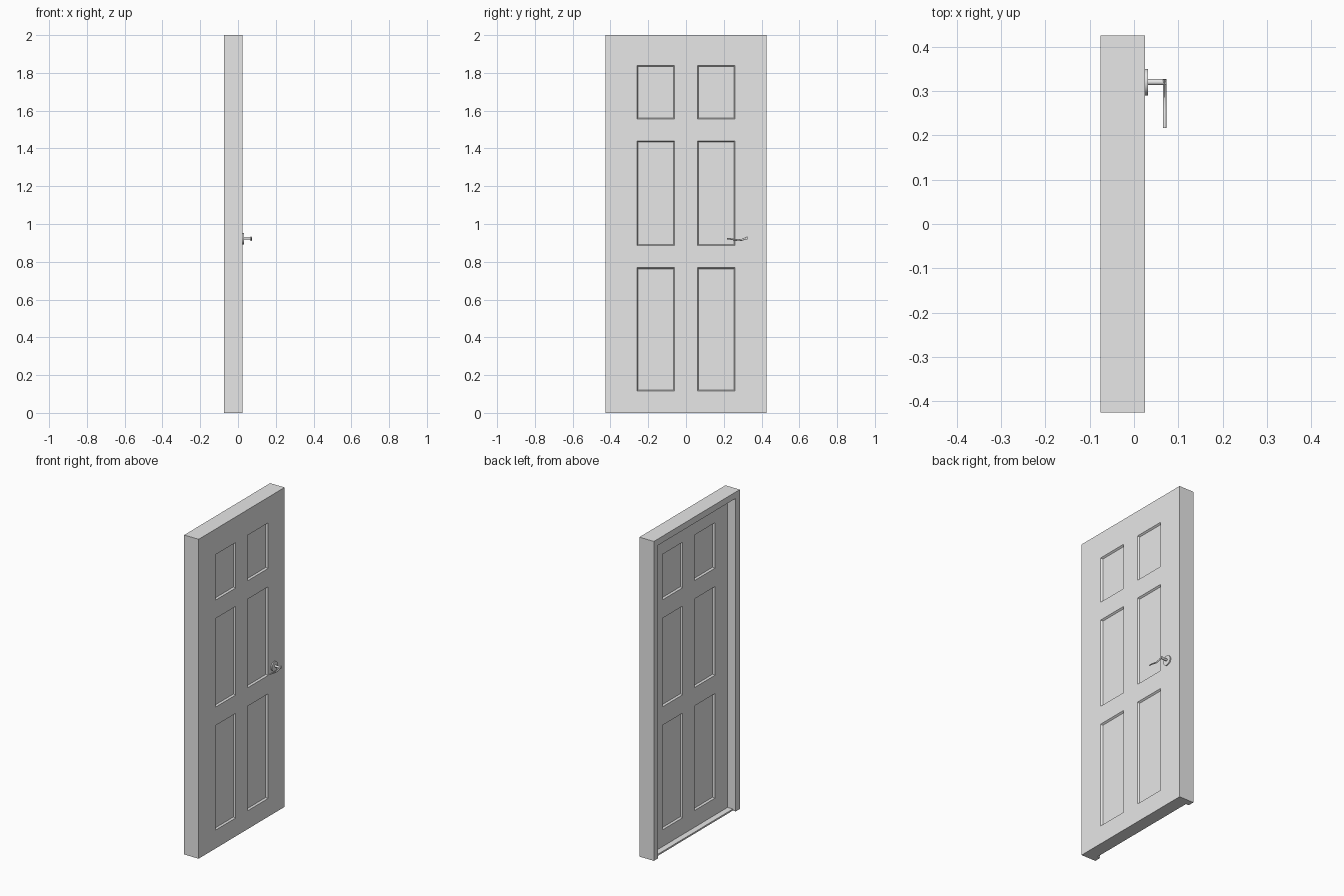
import bpy, bmesh, math
from mathutils import Matrix

if "Cube" in bpy.data.objects:
    bpy.data.objects.remove(bpy.data.objects["Cube"])

grey = bpy.data.materials.new("light_grey")
grey.diffuse_color = (0.8, 0.8, 0.8, 1)
grey.use_nodes = True
grey.node_tree.nodes["Principled BSDF"].inputs["Base Color"].default_value = grey.diffuse_color

FRONT, LEAF_BACK, BACK = 0.025, -0.018, -0.075


def finish(name, bm, smooth=False):
    bmesh.ops.recalc_face_normals(bm, faces=bm.faces)
    me = bpy.data.meshes.new(name)
    bm.to_mesh(me)
    bm.free()
    ob = bpy.data.objects.new(name, me)
    bpy.context.collection.objects.link(ob)
    me.materials.append(grey)
    if smooth:
        bpy.context.view_layer.objects.active = ob
        ob.select_set(True)
        bpy.ops.object.shade_smooth_by_angle(angle=math.radians(35))
        ob.select_set(False)
    return ob


def cylinder_x(name, x0, x1, y, z, r, n=32, r2=None):
    bm = bmesh.new()
    bmesh.ops.create_cone(bm, cap_ends=True, segments=n, radius1=r, radius2=r2 or r, depth=x1 - x0)
    bmesh.ops.transform(bm, verts=bm.verts, matrix=Matrix.Translation(((x0 + x1) / 2, y, z))
                        @ Matrix.Rotation(math.pi / 2, 4, 'Y'))
    return finish(name, bm, True)


# Door leaf with six sunk panels per side, plus jambs and lintel standing out at the back
ys = [-.425, -.385, -.26, -.06, .06, .26, .385, .425]
zs = [0, .115, .77, .885, 1.44, 1.555, 1.84, 1.96, 2]
ny, nz = len(ys), len(zs)
bm = bmesh.new()
grids = [[[bm.verts.new((x, y, z)) for z in zs] for y in ys] for x in (FRONT, LEAF_BACK)]
panels, rim = [], []
for side, g in enumerate(grids):
    for i in range(ny - 1):
        for j in range(nz - 1):
            f = bm.faces.new((g[i][j], g[i + 1][j], g[i + 1][j + 1], g[i][j + 1]))
            if i in (2, 4) and j in (1, 3, 5):
                panels.append(f)
            if side == 1 and (i in (0, ny - 2) or j == nz - 2):
                rim.append(f)
a, b = grids
for j in (0, nz - 1):
    for i in range(ny - 1):
        bm.faces.new((a[i][j], a[i + 1][j], b[i + 1][j], b[i][j]))
for i in (0, ny - 1):
    for j in range(nz - 1):
        bm.faces.new((a[i][j], a[i][j + 1], b[i][j + 1], b[i][j]))
bmesh.ops.recalc_face_normals(bm, faces=bm.faces)
bmesh.ops.inset_individual(bm, faces=panels, thickness=0.010, depth=-0.010)
out = bmesh.ops.extrude_face_region(bm, geom=rim)
for v in out["geom"]:
    if isinstance(v, bmesh.types.BMVert):
        v.co.x = BACK
finish("door_and_frame", bm)

# Thin sill between the jambs
bm = bmesh.new()
bmesh.ops.create_cube(bm, size=1)
bmesh.ops.transform(bm, verts=bm.verts, matrix=Matrix.Translation((-0.0365, 0, 0.005))
                    @ Matrix.Diagonal((0.037, 0.77, 0.01, 1)))
finish("sill", bm)

# Handle: round plate, stem and wavy lever
cylinder_x("handle_plate", FRONT - .002, 0.032, 0.32, 0.922, 0.03)
cylinder_x("handle_stem", 0.03, 0.073, 0.32, 0.924, 0.007, 16)

bm = bmesh.new()
path = [(.326, .929), (.31, .922), (.295, .916), (.275, .914), (.255, .917), (.235, .921), (.217, .921)]
rings = []
for k, (y, z) in enumerate(path):
    h = 0.006 - 0.0004 * k
    rings.append([bm.verts.new((0.069 + 0.004 * math.cos(t), y, z + h * math.sin(t)))
                  for t in [2 * math.pi * s / 12 for s in range(12)]])
for r, q in zip(rings, rings[1:]):
    for s in range(12):
        bm.faces.new((r[s], r[(s + 1) % 12], q[(s + 1) % 12], q[s]))
bm.faces.new(rings[0])
bm.faces.new(rings[-1])
finish("handle_lever", bm, True)
